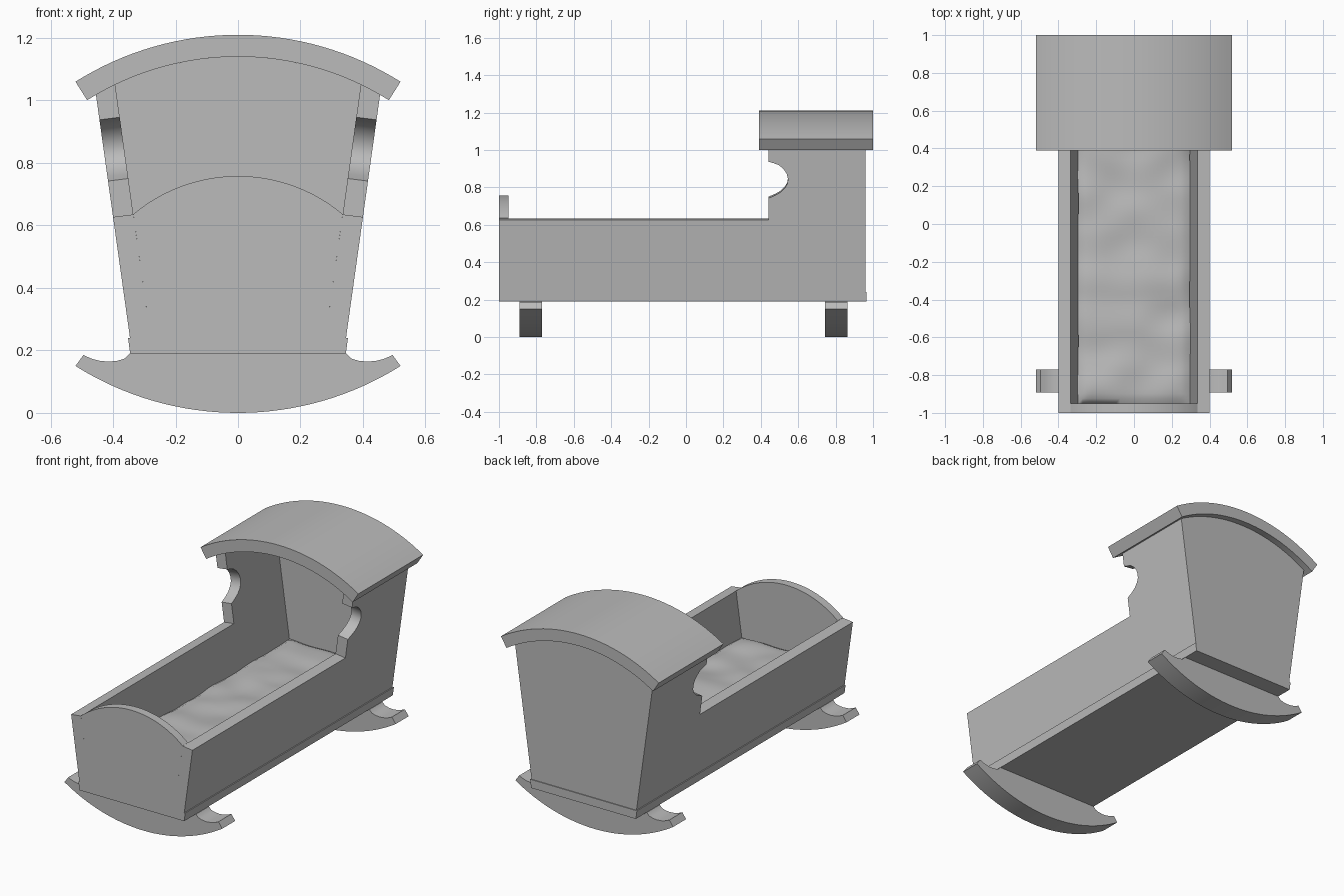
import bpy, bmesh, math
from mathutils import Vector, noise

cube = bpy.data.objects.get("Cube")
if cube:
    bpy.data.objects.remove(cube)

grey = bpy.data.materials.new("plain grey")
grey.use_nodes = True
COLOUR = (0.5, 0.5, 0.5, 1)
grey.diffuse_color = COLOUR
grey.node_tree.nodes["Principled BSDF"].inputs["Base Color"].default_value = COLOUR

SLOPE = 0.14            # outward lean of the sides
RIM = 0.635             # height of the low side rim
BASE_TOP = 0.24
ROOF_CENTRE, ROOF_IN, ROOF_OUT = 0.234, 0.906, 0.976


def inner_x(z):
    return 0.335 + SLOPE * (z - RIM)


def roof_z(x):
    return ROOF_CENTRE + math.sqrt(ROOF_IN ** 2 - x ** 2)


def arc(radius, centre_z, start, end, steps=32):
    """Points on a circle about x = 0; angles in degrees from straight up."""
    angles = [math.radians(start + (end - start) * i / steps) for i in range(steps + 1)]
    return [(radius * math.sin(a), centre_z + radius * math.cos(a)) for a in angles]


def finish(name, bm, angle=30):
    bmesh.ops.recalc_face_normals(bm, faces=bm.faces)
    mesh = bpy.data.meshes.new(name)
    bm.to_mesh(mesh)
    bm.free()
    obj = bpy.data.objects.new(name, mesh)
    mesh.materials.append(grey)
    bpy.context.collection.objects.link(obj)
    bpy.ops.object.select_all(action='DESELECT')
    obj.select_set(True)
    bpy.context.view_layer.objects.active = obj
    bpy.ops.object.shade_smooth_by_angle(angle=math.radians(angle))
    return obj


def prism(name, profile, place_a, place_b):
    """Solid between two placements of the same closed profile."""
    bm = bmesh.new()
    a = [bm.verts.new(place_a(*p)) for p in profile]
    b = [bm.verts.new(place_b(*p)) for p in profile]
    bm.faces.new(a)
    bm.faces.new(b[::-1])
    for i in range(len(a)):
        j = (i + 1) % len(a)
        bm.faces.new((a[i], a[j], b[j], b[i]))
    return finish(name, bm)


def along_y(name, profile, y0, y1):
    return prism(name, profile, lambda x, z: (x, y0, z), lambda x, z: (x, y1, z))


# Curved roof
along_y("roof", arc(ROOF_OUT, ROOF_CENTRE, -32.2, 32.2) + arc(ROOF_IN, ROOF_CENTRE, 32.2, -32.2),
        0.39, 1.0)

# Side panels with a scalloped cut-out below the roof
scallop = [(0.44, 0.75), (0.475, 0.765), (0.507, 0.783), (0.53, 0.806), (0.543, 0.83),
           (0.545, 0.855), (0.538, 0.882), (0.52, 0.908), (0.495, 0.928), (0.468, 0.938), (0.44, 0.946)]
panel = [(-1, BASE_TOP), (-1, RIM), (0.44, RIM)] + scallop + [(0.44, 1.054), (0.96, 1.054), (0.96, BASE_TOP)]
for label, side in (("left", 1), ("right", -1)):
    def inside(y, z):
        return (side * inner_x(z), y, z)

    def outside(y, z):
        if z > 1:
            z = roof_z(0.453)
        elif z > BASE_TOP:
            z -= 0.008
        return (side * (inner_x(z) + 0.066), y, z)
    prism(label + "_side_panel", panel, inside, outside)

# End boards between the sides
foot_top = inner_x(RIM)
radius = (foot_top ** 2 + 0.122 ** 2) / 0.244
half = math.degrees(math.asin(foot_top / radius))
bottom = [(inner_x(BASE_TOP), BASE_TOP), (-inner_x(BASE_TOP), BASE_TOP)]
along_y("footboard", bottom + arc(radius, 0.758 - radius, -half, half), -1.0, -0.95)
half = math.degrees(math.asin(inner_x(1.054) / ROOF_IN))
along_y("headboard", bottom + arc(ROOF_IN, ROOF_CENTRE, -half, half), 0.91, 0.96)

# Base plank
along_y("base_plank", [(-0.345, 0.19), (-0.352, BASE_TOP), (0.352, BASE_TOP), (0.345, 0.19)], -1.0, 0.965)

# Rockers
tip = [(0.495, 0.185), (0.47, 0.174), (0.445, 0.167), (0.415, 0.164),
       (0.385, 0.167), (0.362, 0.174), (0.347, 0.19)]
rocker = arc(0.976, 0.976, 212.2, 147.8) + tip + [(-x, z) for x, z in reversed(tip)]
for label, y in (("front", -0.83), ("back", 0.803)):
    along_y(label + "_rocker", rocker, y - 0.061, y + 0.061)

# Soft, slightly rumpled mattress
bm = bmesh.new()
bmesh.ops.create_grid(bm, x_segments=24, y_segments=72, size=1)
rim = [e for e in bm.edges if e.is_boundary]
skirt = [v for v in bmesh.ops.extrude_edge_only(bm, edges=rim)["geom"] if isinstance(v, bmesh.types.BMVert)]
for v in bm.verts:
    x, y = v.co.x, v.co.y
    edge = max(abs(x) ** 12, abs(y) ** 40)
    bump = noise.noise(Vector((x * 1.4, y * 5, 3)))
    wobble = 0.006 * noise.noise(Vector((x, y * 4, 9)))
    v.co = (x * (0.297 + wobble), -0.02 + y * 0.93, 0.39 + 0.016 * bump - 0.02 * edge)
for v in skirt:
    v.co.x *= 0.94
    v.co.z = BASE_TOP
finish("mattress", bm, 60)
